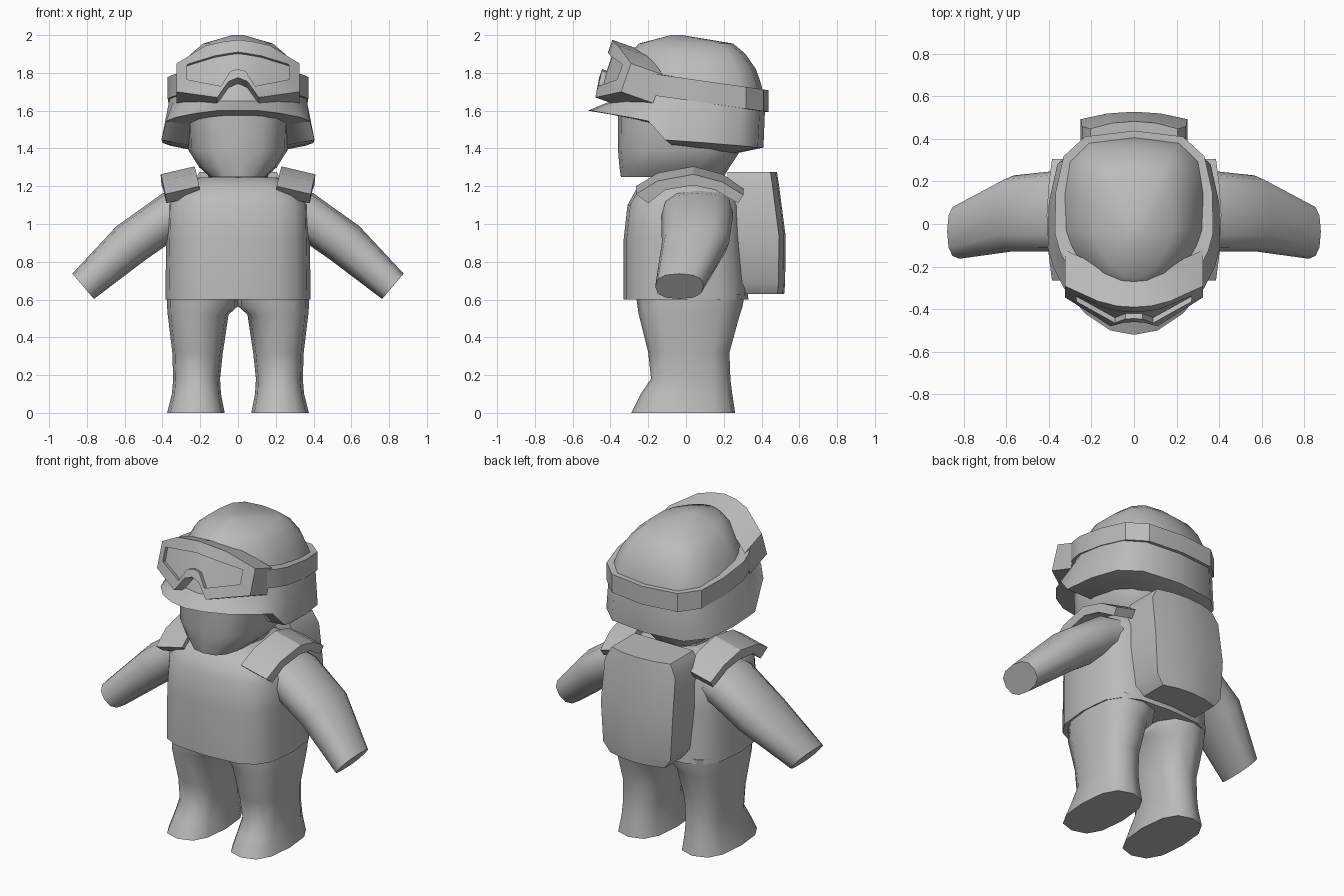
import bpy, bmesh, math

grey = bpy.data.materials.new("plain grey")
grey.diffuse_color = (0.5, 0.5, 0.5, 1)


def make(name, verts, faces, angle=35, mirror=False):
    """Mesh object with smooth faces, sharp creases and optional x mirror."""
    me = bpy.data.meshes.new(name)
    me.from_pydata(verts, [], faces)
    bm = bmesh.new()
    bm.from_mesh(me)
    bmesh.ops.recalc_face_normals(bm, faces=bm.faces)
    bm.to_mesh(me)
    bm.free()
    for p in me.polygons:
        p.use_smooth = True
    me.set_sharp_from_angle(angle=math.radians(angle))
    me.materials.append(grey)
    ob = bpy.data.objects.new(name, me)
    bpy.context.collection.objects.link(ob)
    if mirror:
        ob.modifiers.new("Mirror", 'MIRROR')
    return ob


def loft(name, rings, angle=35, mirror=False):
    """Skin equal-length closed rings and cap both ends."""
    n = len(rings[0])
    verts = [v for r in rings for v in r]
    faces = [(k * n + i, k * n + (i + 1) % n, (k + 1) * n + (i + 1) % n, (k + 1) * n + i)
             for k in range(len(rings) - 1) for i in range(n)]
    faces += [tuple(range(n)), tuple(range(len(verts) - n, len(verts)))]
    return make(name, verts, faces, angle, mirror)


def unit_ring(n, e):
    """Rounded-square outline between -1 and 1."""
    out = []
    for i in range(n):
        a = 2 * math.pi * i / n
        c, s = math.cos(a), math.sin(a)
        out.append((math.copysign(abs(c) ** (2 / e), c), math.copysign(abs(s) ** (2 / e), s)))
    return out


def level(z, x0, x1, yf, yb, n=12, e=2.6):
    """Horizontal ring spanning x0..x1 and yf..yb."""
    return [((x0 + x1) / 2 + (x1 - x0) / 2 * u, (yf + yb) / 2 + (yb - yf) / 2 * v, z)
            for u, v in unit_ring(n, e)]


# Torso with an open-looking hem just outside the legs
loft("torso", [level(z, -h, h, f, b, 16, 3.2) for z, h, f, b in (
    (0.60, 0.385, -0.33, 0.33), (0.92, 0.38, -0.33, 0.31), (1.10, 0.375, -0.31, 0.30),
    (1.19, 0.325, -0.26, 0.27), (1.245, 0.21, -0.17, 0.20))], 40)

# Legs with feet
loft("leg", [level(*r) for r in (
    (0.0, 0.07, 0.375, -0.29, 0.26), (0.10, 0.09, 0.35, -0.24, 0.245),
    (0.18, 0.095, 0.343, -0.185, 0.235), (0.32, 0.08, 0.348, -0.20, 0.23),
    (0.52, 0.05, 0.372, -0.25, 0.285), (0.565, 0.0, 0.376, -0.257, 0.30),
    (0.63, 0.0, 0.378, -0.265, 0.31))], 45, True)

# Arms: rings perpendicular to the arm, given as centre, half height, tilt, y centre, half depth
loft("arm", [[(cx + h * v * px, cy + d * u, cz + h * v * pz) for u, v in unit_ring(12, 2.5)]
             for cx, cz, h, px, pz, cy, d in (
    (0.24, 1.08, 0.11, 0.2, 0.98, 0.06, 0.19), (0.36, 1.045, 0.125, 0.3, 0.95, 0.06, 0.19),
    (0.565, 0.90, 0.118, 0.66, 0.75, 0.05, 0.178), (0.82, 0.67, 0.088, 0.65, 0.76, -0.035, 0.128))],
     45, True)

# Head
loft("head", [level(z, -h, h, f, b, 16, 2.7) for z, h, f, b in (
    (1.25, 0.15, -0.345, 0.20), (1.30, 0.205, -0.352, 0.23), (1.39, 0.262, -0.36, 0.29),
    (1.60, 0.27, -0.36, 0.30))], 40)

# Neck
loft("neck", [level(z, -0.16, 0.16, -0.14, 0.17) for z in (1.2, 1.3)])

# Helmet: half rim outline with a raised front brim, reused for all helmet rings
RIM = [(0, -0.52, 1.6), (0.11, -0.50, 1.6), (0.23, -0.42, 1.585), (0.33, -0.30, 1.565),
       (0.38, -0.20, 1.545), (0.405, -0.11, 1.445), (0.40, 0.10, 1.43),
       (0.36, 0.28, 1.415), (0.25, 0.38, 1.405), (0, 0.41, 1.405)]
FULL = RIM + [(-x, y, z) for x, y, z in RIM[-2:0:-1]]


def plan(p, hx, yf, yb):
    return p[0] / 0.405 * hx, yf + (p[1] + 0.52) / 0.93 * (yb - yf)


def shell(z, hx, yf, yb):
    return [(*plan(p, hx, yf, yb), z) for p in FULL]


inner = [(*plan(p, 0.24, -0.34, 0.27), p[2] - 0.03) for p in FULL]
loft("helmet", [inner, FULL] + [shell(*r) for r in (
    (1.65, 0.365, -0.40, 0.42), (1.75, 0.328, -0.37, 0.395), (1.82, 0.30, -0.34, 0.37),
    (1.90, 0.25, -0.30, 0.315), (1.955, 0.185, -0.25, 0.25), (2.0, 0.03, -0.08, -0.02))], 38)

# Goggle strap, sloping down to the back
path = RIM[3:] + [(-x, y, z) for x, y, z in RIM[-2:2:-1]]
strap = []
for p in path:
    xo, yo = plan(p, 0.372, -0.42, 0.438)
    xi, yi = plan(p, 0.30, -0.36, 0.36)
    top = 1.771 - 0.143 * yo
    strap.append([(xo, yo, top - 0.115), (xo, yo, top), (xi, yi, top), (xi, yi, top - 0.115)])
loft("goggle_strap", strap)

# Goggles: half outlines (top chain then bottom chain) laid on a tilted curved surface
OUT = [(0, 1.975), (0.08, 1.965), (0.17, 1.945), (0.325, 1.85),
       (0.325, 1.70), (0.11, 1.67), (0.05, 1.755), (0, 1.775)]
INN = [(0, 1.91), (0.04, 1.905), (0.125, 1.89), (0.27, 1.845),
       (0.27, 1.765), (0.09, 1.73), (0.04, 1.81), (0, 1.82)]


def lay(chain, dy, dz):
    return [(x, -0.39 - (1.975 - z) * 0.35 + 1.35 * x * x + dy, z + dz) for x, z in chain]


def strips(a, b):
    return [(a + i, a + i + 1, b + i + 1, b + i) for i in range(7)]


make("goggle_frame", lay(OUT, 0.17, -0.06) + lay(OUT, 0, 0) + lay(INN, 0, 0) + lay(INN, 0.03, -0.01),
     strips(0, 8) + strips(8, 16) + strips(16, 24), 30, True)
make("goggle_lens", lay(INN, 0.025, -0.008),
     [(i, i + 1, 6 - i, 7 - i) for i in range(3)], 30, True)

# Shoulder pads: arched plates, outer side lower
TOP = [(-0.265, 1.20), (-0.15, 1.27), (0.04, 1.305), (0.19, 1.265), (0.305, 1.195)]
LOW = [(-0.20, 1.11), (-0.11, 1.18), (0.04, 1.205), (0.155, 1.18), (0.275, 1.11)]
EDGE = [0.385, 0.40, 0.41, 0.40, 0.385]
loft("shoulder_pad", [[(x, y, z - 0.042), (x - 0.18, y, z), (x - 0.185, q, w + 0.04), (x - 0.005, q, w)]
                      for (y, z), (q, w), x in zip(TOP, LOW, EDGE)], 25, True)

# Backpack with a gently bulging back
loft("backpack", [[(-h, 0.22, z), (-h, b - 0.035, z), (-h * 0.5, b - 0.008, z), (0, b, z),
                   (h * 0.5, b - 0.008, z), (h, b - 0.035, z), (h, 0.22, z)]
                  for z, h, b in ((0.63, 0.19, 0.52), (0.69, 0.235, 0.525), (0.94, 0.25, 0.527),
                                  (1.20, 0.245, 0.493), (1.275, 0.205, 0.482))], 50)
